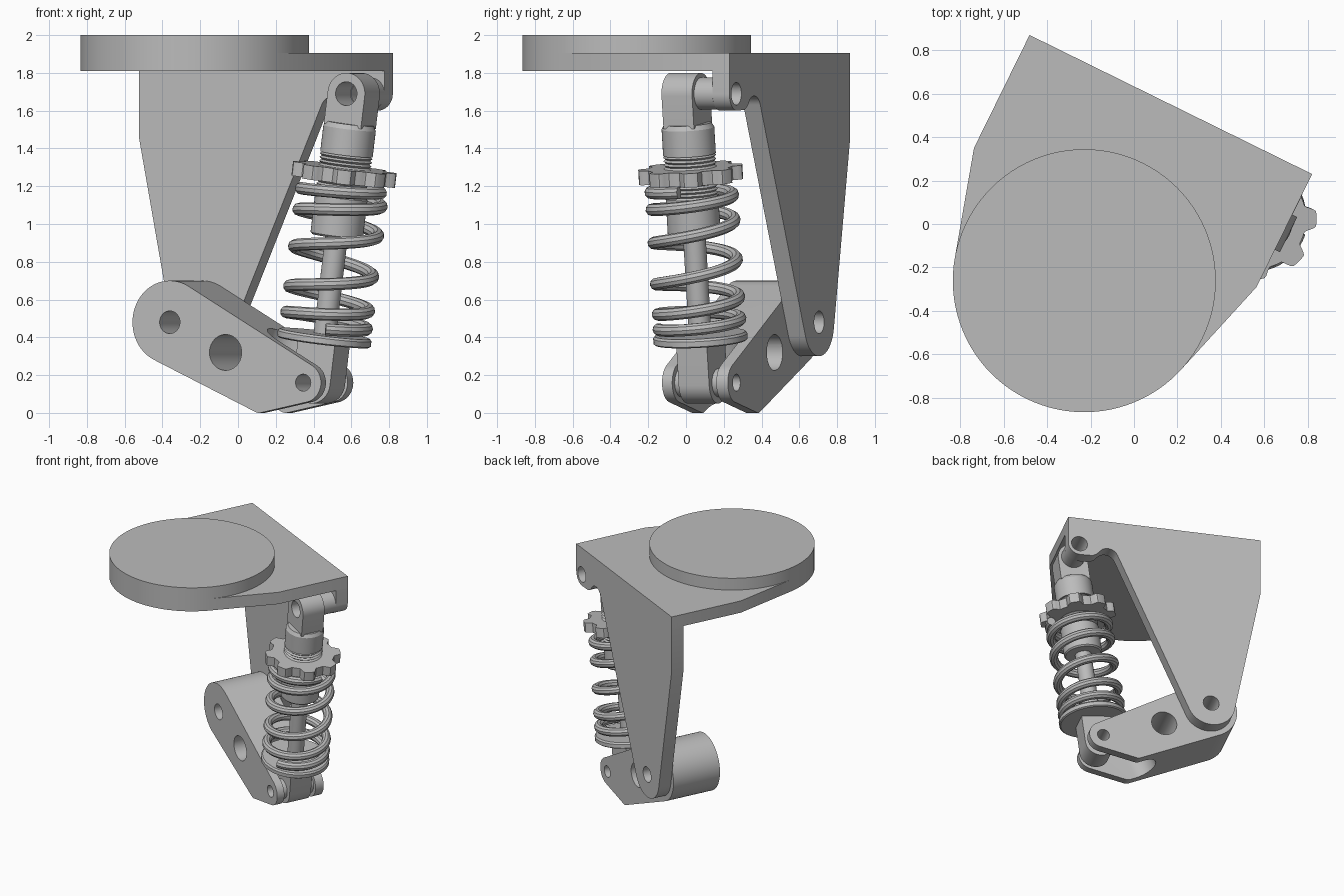
import bpy, bmesh, math
from mathutils import Matrix, Vector
from mathutils.geometry import convex_hull_2d

cube = bpy.data.objects.get("Cube")
if cube:
    bpy.data.objects.remove(cube)

# One flat grey for the whole assembly
grey = bpy.data.materials.new("plain grey")
grey.use_nodes = True
grey.diffuse_color = (0.5, 0.5, 0.5, 1)
grey.node_tree.nodes["Principled BSDF"].inputs["Base Color"].default_value = (0.5, 0.5, 0.5, 1)

# Frames: the whole assembly is turned about z, the damper also leans sideways
TURN = math.radians(26.2)
FRAME = Matrix.Rotation(-TURN, 4, 'Z')
LOW, HIGH = Vector((0.345, 0.27, 0.16)), Vector((0.55, 0.27, 1.69))
LENGTH = (HIGH - LOW).length
LEAN = math.atan2(HIGH.x - LOW.x, HIGH.z - LOW.z)
SHOCK = FRAME @ Matrix.Translation(LOW) @ Matrix.Rotation(LEAN, 4, 'Y')


def arc(x, y, r, start=0, end=360, n=48):
    angles = [math.radians(start + (end - start) * i / n) for i in range(n + 1)]
    if end - start == 360:
        angles.pop()
    return [(x + r * math.cos(t), y + r * math.sin(t)) for t in angles]


def hull(points):
    return [points[i] for i in convex_hull_2d(points)]


def finish(name, bm, matrix):
    bmesh.ops.recalc_face_normals(bm, faces=bm.faces)
    mesh = bpy.data.meshes.new(name)
    bm.to_mesh(mesh)
    bm.free()
    mesh.materials.append(grey)
    obj = bpy.data.objects.new(name, mesh)
    bpy.context.collection.objects.link(obj)
    obj.matrix_world = matrix
    return obj


def prism(name, outline, lo, hi, matrix=FRAME, upright=False):
    """Extrude an outline along z if upright, otherwise along y."""
    bm = bmesh.new()
    place = (lambda p, h: (p[0], p[1], h)) if upright else (lambda p, h: (p[0], h, p[1]))
    rings = [[bm.verts.new(place(p, h)) for p in outline] for h in (lo, hi)]
    for ring in rings:
        bm.faces.new(ring)
    n = len(outline)
    for i in range(n):
        j = (i + 1) % n
        bm.faces.new((rings[0][i], rings[0][j], rings[1][j], rings[1][i]))
    return finish(name, bm, matrix)


def lathe(name, profile):
    bm = bmesh.new()
    verts = [bm.verts.new((r, 0, t)) for r, t in profile]
    edges = [bm.edges.new(pair) for pair in zip(verts, verts[1:])]
    bmesh.ops.spin(bm, geom=verts + edges, cent=(0, 0, 0), axis=(0, 0, 1),
                   angle=math.tau, steps=48)
    bmesh.ops.remove_doubles(bm, verts=bm.verts, dist=0.0001)
    return finish(name, bm, SHOCK)


def cut(obj, cutter):
    cutter.hide_render = True
    mod = obj.modifiers.new("cut", 'BOOLEAN')
    mod.operation, mod.solver, mod.object = 'DIFFERENCE', 'EXACT', cutter
    bpy.context.view_layer.objects.active = obj
    bpy.ops.object.modifier_apply(modifier=mod.name)
    bpy.data.objects.remove(cutter)


def drill(obj, x, z, r, matrix=FRAME):
    cut(obj, prism("drill", arc(x, z, r, n=40), -1, 1, matrix))


# Top mounting plate and round seat disc
disc = arc(-0.09, -0.335, 0.605, n=96)
corners = [(-0.815, 0.568), (0.634, 0.568), (0.634, -0.011), (-0.815, -0.011)]
prism("top_plate", hull(disc + corners), 1.81, 1.905, upright=True)
prism("top_disc", disc, 1.9, 2.0, upright=True)

# Hanging back bracket with pivot lobe and upper damper tab
outline = [(-0.815, 1.905), (-0.815, 1.46)]
outline += arc(-0.442, 0.48, 0.18, 191, 337, 24)
outline += arc(0.335, 1.6, 0.078, 157, 40, 12)
outline += [(0.415, 1.625), (0.45, 1.604)]
outline += arc(0.544, 1.69, 0.09, 270, 359, 12)
outline += [(0.634, 1.905)]
bracket = prism("back_bracket", outline, 0.468, 0.568)
drill(bracket, -0.442, 0.48, 0.06)
drill(bracket, HIGH.x, HIGH.z, 0.06)

# Rocker arm: hull of three lobes, bored and slotted into a fork
arm = prism("rocker_arm", hull(arc(-0.442, 0.48, 0.22, n=64) + arc(0.345, 0.16, 0.105)
                               + arc(0.085, 0.05, 0.05)), 0.08, 0.468)
for x, z, r in ((-0.442, 0.48, 0.06), (-0.113, 0.32, 0.095), (LOW.x, LOW.z, 0.045)):
    drill(arm, x, z, r)
tilt = Matrix.Translation((0.005, 0.27, 0.32)) @ Matrix.Rotation(math.atan2(0.32, 0.787), 4, 'Y')
cut(arm, prism("slot", hull(arc(0.13, 0, 0.13) + arc(0.8, 0, 0.13)), -0.5, 0.5,
               FRAME @ tilt, upright=True))

# Damper end eyes
for name, t, neck, r in (("lower_eye", 0, 0.22, 0.045), ("upper_eye", LENGTH, 1.37, 0.063)):
    eye = prism(name, hull(arc(0, t, 0.11) + [(-0.11, neck), (0.11, neck)]), -0.09, 0.09, SHOCK)
    drill(eye, 0, t, r, SHOCK)

# Spacers beside the eyes
for name, t, lo, hi, r, bore in (("upper_spacer", LENGTH, 0.09, 0.198, 0.085, 0.06),
                                 ("lower_spacer_back", 0, 0.09, 0.132, 0.075, 0.045),
                                 ("lower_spacer_front", 0, -0.132, -0.09, 0.075, 0.045)):
    drill(prism(name, arc(0, t, r), lo, hi, SHOCK), 0, t, bore, SHOCK)

# Damper body with threaded section, rod and lower spring seat
threads = []
for i in range(11):
    t = 1.0 + 0.02 * i
    threads += [(0.128, t), (0.14, t + 0.01)]
lathe("damper_body", [(0, 0.78), (0.13, 0.78), (0.14, 0.79), (0.14, 0.99)] + threads
      + [(0.128, 1.22), (0.14, 1.22), (0.14, 1.36), (0.125, 1.385), (0, 1.385)])
lathe("damper_rod", [(0, 0.2), (0.06, 0.2), (0.06, 0.8), (0, 0.8)])
lathe("spring_seat", [(0, 0.215), (0.24, 0.215), (0.25, 0.222), (0.25, 0.25),
                      (0.24, 0.262), (0, 0.262)])

# Lobed preload collar
star = []
for i in range(192):
    a = math.tau * i / 192
    lobe = min(1, max(0, 0.5 + 0.8 * math.cos(8 * (a - TURN))))
    r = 0.228 + 0.048 * lobe * lobe * (3 - 2 * lobe)
    star.append((r * math.cos(a), r * math.sin(a)))
prism("preload_collar", star, 1.075, 1.15, SHOCK, upright=True)

# Coil spring, wound closer at both ends
curve = bpy.data.curves.new("coil_spring", 'CURVE')
curve.dimensions = '3D'
curve.bevel_depth = 0.033
curve.bevel_resolution = 3
curve.use_fill_caps = True
spline = curve.splines.new('POLY')
steps = 260
spline.points.add(steps)
for i, point in enumerate(spline.points):
    s = i / steps
    a = math.tau * 5.2 * s - math.pi / 2 + TURN
    t = 0.297 + 0.745 * (s - 0.09 * math.sin(math.tau * s))
    point.co = (0.217 * math.cos(a), 0.217 * math.sin(a), t, 1)
curve.materials.append(grey)
spring = bpy.data.objects.new("coil_spring", curve)
bpy.context.collection.objects.link(spring)
spring.matrix_world = SHOCK
bpy.ops.object.select_all(action='DESELECT')
spring.select_set(True)
bpy.context.view_layer.objects.active = spring
bpy.ops.object.convert(target='MESH')

# Smooth the curved walls, keep the edges crisp
for obj in bpy.context.scene.objects:
    obj.select_set(obj.type == 'MESH' and grey.name in obj.data.materials)
bpy.ops.object.shade_smooth_by_angle(angle=math.radians(30))
